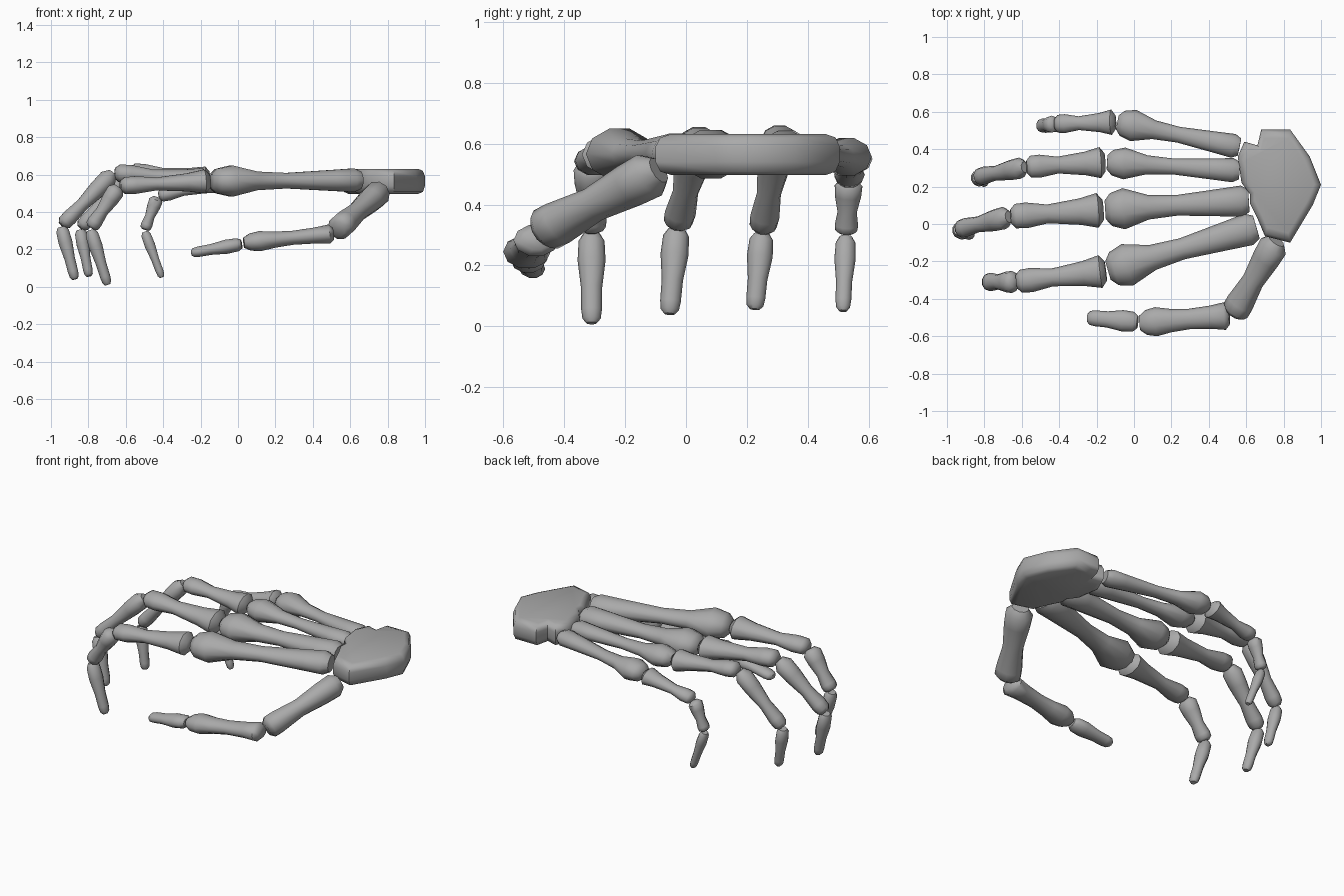
import bpy, bmesh, math
from mathutils import Vector

if "Cube" in bpy.data.objects:
    bpy.data.objects.remove(bpy.data.objects["Cube"])

bone_mat = bpy.data.materials.new("bone_grey")
bone_mat.diffuse_color = (0.4, 0.4, 0.4, 1)
bone_mat.use_nodes = True
bone_mat.node_tree.nodes["Principled BSDF"].inputs["Base Color"].default_value = bone_mat.diffuse_color


def finish(name, bm, angle):
    bmesh.ops.recalc_face_normals(bm, faces=bm.faces)
    me = bpy.data.meshes.new(name)
    bm.to_mesh(me)
    bm.free()
    me.materials.append(bone_mat)
    ob = bpy.data.objects.new(name, me)
    bpy.context.collection.objects.link(ob)
    bpy.ops.object.select_all(action='DESELECT')
    ob.select_set(True)
    bpy.context.view_layer.objects.active = ob
    bpy.ops.object.shade_smooth_by_angle(angle=math.radians(angle))
    return ob


def skin(bm, rings):
    # bridge a stack of vertex loops and cap both ends
    n = len(rings[0])
    vs = [[bm.verts.new(p) for p in r] for r in rings]
    for a, b in zip(vs, vs[1:]):
        for i in range(n):
            bm.faces.new((a[i], a[(i + 1) % n], b[(i + 1) % n], b[i]))
    bm.faces.new(vs[0][::-1])
    bm.faces.new(vs[-1])


# bone profiles: (position along bone, relative radius)
PROFILES = {
    "metacarpal": [(0, .55), (.05, .76), (.18, .68), (.5, .5), (.7, .6),
                   (.87, 1), (.96, .8), (1, .45)],
    "proximal": [(0, .6), (.06, 1), (.25, .76), (.6, .54), (.83, .74),
                 (.95, .7), (1, .4)],
    "middle": [(0, .5), (.1, .95), (.3, .9), (.6, .66), (.85, .8), (.95, .75), (1, .45)],
    "distal": [(0, .55), (.08, .85), (.3, .92), (.6, .7), (.85, .68), (.95, .6), (1, .35)],
    "thumb_metacarpal": [(0, .6), (.08, 1), (.25, .95), (.55, .75), (.85, .95), (.95, .95), (1, .6)],
    "thumb_proximal": [(0, .6), (.05, .95), (.2, .8), (.45, .7), (.65, .8),
                       (.82, 1), (.93, .85), (1, .5)],
}


def bone(name, kind, p0, p1, width, flat=.8, sides=10):
    p0, p1 = Vector(p0), Vector(p1)
    d = (p1 - p0).normalized()
    p0, p1 = p0 + d * .006, p1 - d * .006
    side = Vector((0, 1, 0))
    side = (side - d * side.dot(d)).normalized()
    up = d.cross(side)
    rings = []
    for t, r in PROFILES[kind]:
        c = p0.lerp(p1, t)
        rings.append([c + side * (math.cos(a) * r * width) + up * (math.sin(a) * r * width * flat)
                      for a in (2 * math.pi * i / sides for i in range(sides))])
    bm = bmesh.new()
    skin(bm, rings)
    finish(name, bm, 50)


# four fingers: joints from wrist to tip, and a width for each bone
FINGERS = {
    "index": ([(.66, -.015, .57), (-.145, -.25, .565), (-.635, -.31, .54),
               (-.79, -.31, .31), (-.695, -.31, .005)], (.115, .088, .062, .05)),
    "middle": ([(.62, .125, .57), (-.16, .075, .565), (-.665, .04, .61),
                (-.945, -.03, .325), (-.87, -.055, .035)], (.11, .093, .064, .05)),
    "ring": ([(.57, .285, .57), (-.15, .33, .58), (-.58, .305, .62),
              (-.845, .25, .31), (-.795, .225, .05)], (.085, .083, .06, .046)),
    "little": ([(.57, .41, .565), (-.095, .545, .555), (-.43, .535, .485),
                (-.5, .525, .3), (-.405, .515, .045)], (.085, .068, .048, .038)),
}
for finger, (joints, widths) in FINGERS.items():
    for k, kind in enumerate(("metacarpal", "proximal", "middle", "distal")):
        bone(f"{finger}_finger_{kind}", kind, joints[k], joints[k + 1], widths[k],
             .76 if k < 2 else .85)

# thumb
bone("thumb_metacarpal", "thumb_metacarpal", (.765, -.085, .515), (.53, -.485, .305), .083, .85)
bone("thumb_proximal", "thumb_proximal", (.515, -.49, .285), (.025, -.53, .235), .078, .72)
bone("thumb_distal", "distal", (.025, -.525, .23), (-.255, -.5, .18), .062, .7)

# wrist slab: outline with rounded rim
outline = [(.68, .505), (.835, .505), (.94, .36), (1.0, .21), (.955, .1), (.835, -.10),
           (.70, -.065), (.66, .03), (.62, .11), (.62, .16), (.575, .22), (.555, .36),
           (.59, .44), (.66, .42)]
cx, cy = .77, .22
rings = [[(cx + (x - cx) * s, cy + (y - cy) * s, z) for x, y in outline]
         for s, z in ((.84, .497), (.95, .508), (1, .54), (1, .59), (.95, .62), (.84, .631))]
bm = bmesh.new()
skin(bm, rings)
finish("wrist_block", bm, 60)
